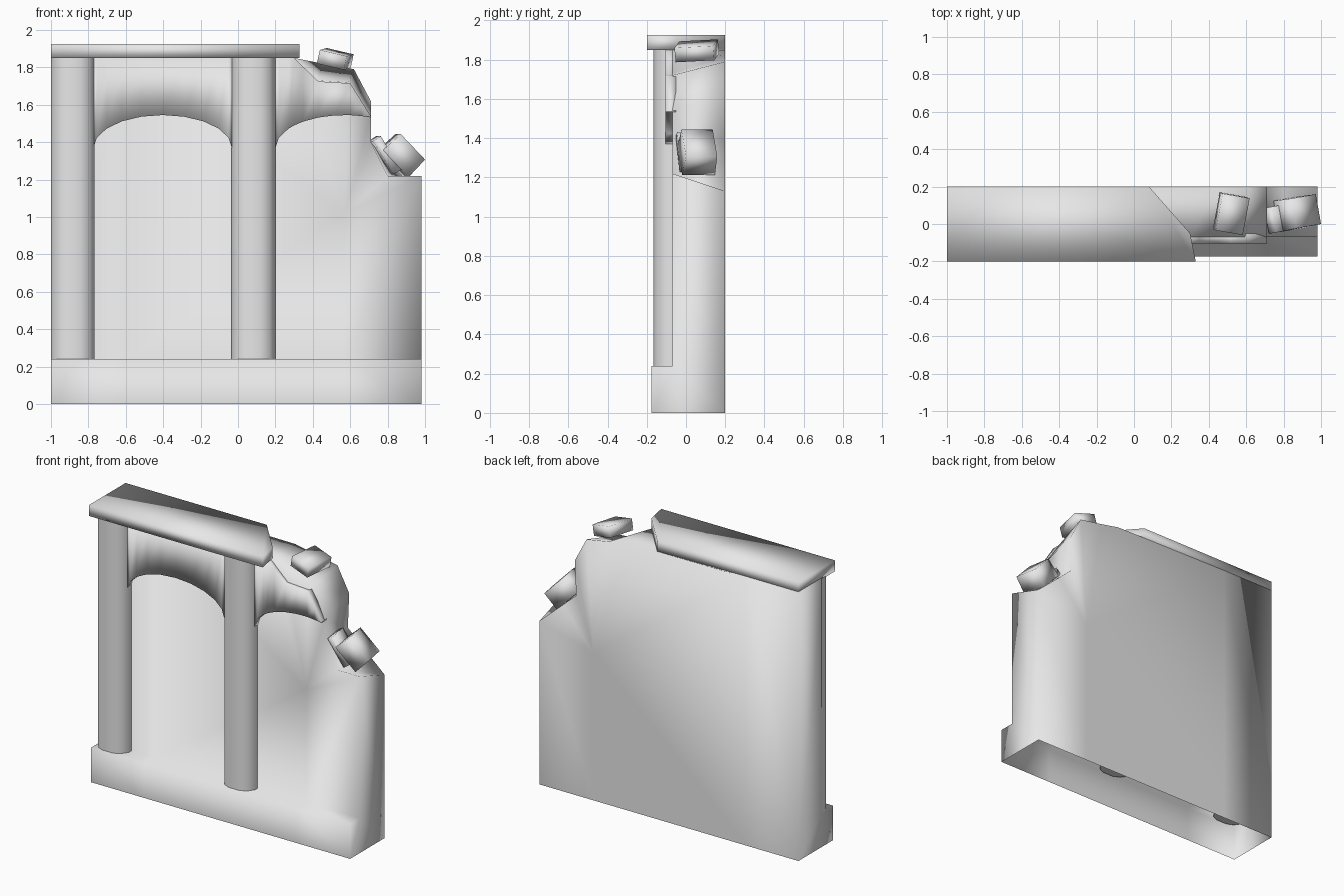
import bpy, bmesh, math
from mathutils import Euler, Vector

cube = bpy.data.objects.get("Cube")
if cube:
    bpy.data.objects.remove(cube, do_unlink=True)

stone = bpy.data.materials.new("grey_stone")
stone.use_nodes = True
STONE = (0.8, 0.8, 0.8, 1)
stone.diffuse_color = STONE
stone.node_tree.nodes["Principled BSDF"].inputs["Base Color"].default_value = STONE


def finish(name, bm, angle=None):
    """Turn a bmesh into a smooth-shaded stone object."""
    bmesh.ops.recalc_face_normals(bm, faces=bm.faces)
    mesh = bpy.data.meshes.new(name)
    bm.to_mesh(mesh)
    bm.free()
    mesh.materials.append(stone)
    obj = bpy.data.objects.new(name, mesh)
    bpy.context.collection.objects.link(obj)
    bpy.ops.object.select_all(action='DESELECT')
    obj.select_set(True)
    bpy.context.view_layer.objects.active = obj
    if angle:
        bpy.ops.object.shade_smooth_by_angle(angle=math.radians(angle))
    else:
        bpy.ops.object.shade_smooth()
    return obj


def prism(name, outline, z0, z1, angle=None):
    """Upright prism over an (x, y) outline."""
    bm = bmesh.new()
    low = [bm.verts.new((x, y, z0)) for x, y in outline]
    high = [bm.verts.new((x, y, z1)) for x, y in outline]
    bm.faces.new(low)
    bm.faces.new(high)
    for i in range(len(outline)):
        j = (i + 1) % len(outline)
        bm.faces.new((low[i], low[j], high[j], high[i]))
    return finish(name, bm, angle)


# Wall with stepped base: broken upper outline, hollow underneath
FRONT, BACK, STEP, STEP_Z = -0.07, 0.2, -0.175, 0.24
COLS = (-1, -0.6, 0.57, 0.98)
front_rim = [(-1, 1.86), (-0.6, 1.86), (0.3, 1.85), (0.43, 1.73), (0.59, 1.72),
             (0.71, 1.54), (0.71, 1.40), (0.80, 1.22), (0.98, 1.22)]
back_rim = [(-1, 1.86), (-0.6, 1.86), (0.3, 1.85), (0.45, 1.82), (0.62, 1.79),
            (0.71, 1.62), (0.70, 1.38), (0.80, 1.29), (0.98, 1.13)]
bm = bmesh.new()


def row(xz, y):
    return [bm.verts.new((x, y, z)) for x, z in xz]


rim_f, rim_b = row(front_rim, FRONT), row(back_rim, BACK)
foot_f = row([(x, STEP_Z) for x in COLS], FRONT)
step_top = row([(x, STEP_Z) for x in COLS], STEP)
step_low = row([(x, 0) for x in COLS], STEP)
foot_b = row([(x, 0) for x in COLS], BACK)
for rim, foot, y in ((rim_f, foot_f, FRONT), (rim_b, foot_b, BACK)):
    hub = bm.verts.new((0.57, y, 1.02))
    bm.faces.new((foot[0], foot[1], rim[1], rim[0]))
    bm.faces.new((foot[1], foot[2], hub, rim[1]))
    bm.faces.new((foot[2], foot[3], rim[-1], hub))
    for a, b in zip(rim[1:], rim[2:]):
        bm.faces.new((hub, a, b))
for upper, lower in ((foot_f, step_top), (step_top, step_low), (rim_f, rim_b)):
    for i in range(len(upper) - 1):
        bm.faces.new((upper[i], upper[i + 1], lower[i + 1], lower[i]))
for e in (0, -1):
    bm.faces.new((rim_f[e], rim_b[e], foot_b[e], foot_f[e]))
    bm.faces.new((foot_f[e], foot_b[e], step_low[e], step_top[e]))
finish("wall_and_base", bm)

# Broken cornice
prism("cornice", [(-1, -0.2), (0.33, -0.2), (0.3, -0.05), (0.08, 0.2), (-1, 0.2)],
      1.85, 1.925)

# Half-round columns
half = [(0.117, -0.05), (0.117, -0.1), (0.085, -0.145), (0.04, -0.165)]
shaft = half + [(-x, y) for x, y in reversed(half)]
for name, cx in (("outer_column", -0.883), ("inner_column", 0.083)):
    prism(name, [(cx + x, y) for x, y in shaft], 0.235, 1.855, 50)


# Arched panels between the columns
def arch_panel(name, cx, xs, top):
    bm = bmesh.new()
    rows = []
    for x in xs:
        u = min(1, abs(x - cx) / 0.37)
        low = 1.37 + 0.175 * math.sqrt(1 - u * u)
        rows.append([bm.verts.new((x, y, z)) for y, z in
                     ((-0.105, low), (-0.105, top(x)), (-0.05, top(x)), (-0.05, low))])
    for a, b in zip(rows, rows[1:]):
        for i in range(4):
            j = (i + 1) % 4
            bm.faces.new((a[i], a[j], b[j], b[i]))
    bm.faces.new(rows[0])
    bm.faces.new(rows[-1])
    finish(name, bm)


def broken_top(x):
    pts = [(0.2, 1.855), (0.3, 1.85), (0.43, 1.725), (0.6, 1.715), (0.71, 1.54)]
    for (xa, za), (xb, zb) in zip(pts, pts[1:]):
        if x <= xb:
            return za + (zb - za) * (x - xa) / (xb - xa)
    return pts[-1][1]


arch_panel("whole_arch", -0.403,
           [-0.403 - 0.37 * math.cos(math.pi * i / 10) for i in range(11)],
           lambda x: 1.855)
arch_panel("broken_arch", 0.57,
           [0.2, 0.218, 0.27, 0.3, 0.35, 0.43, 0.52, 0.6, 0.66, 0.71], broken_top)


# Loose rubble blocks
def block(name, loc, size, rot, taper=1.0):
    bm = bmesh.new()
    bmesh.ops.create_cube(bm, size=1)
    turn = Euler([math.radians(a) for a in rot]).to_matrix()
    for v in bm.verts:
        k = taper if v.co.z > 0 else 1
        p = Vector((v.co.x * size[0] * k, v.co.y * size[1] * k, v.co.z * size[2]))
        v.co = turn @ p + Vector(loc)
    finish(name, bm)


block("top_rubble", (0.52, 0.055, 1.845), (0.15, 0.2, 0.075), (3, 13, -10))
block("side_rubble", (0.875, 0.06, 1.33), (0.2, 0.17, 0.13), (0, 46, 10), 0.95)
block("rubble_chip", (0.785, 0.03, 1.33), (0.05, 0.14, 0.21), (0, -32, 10))
